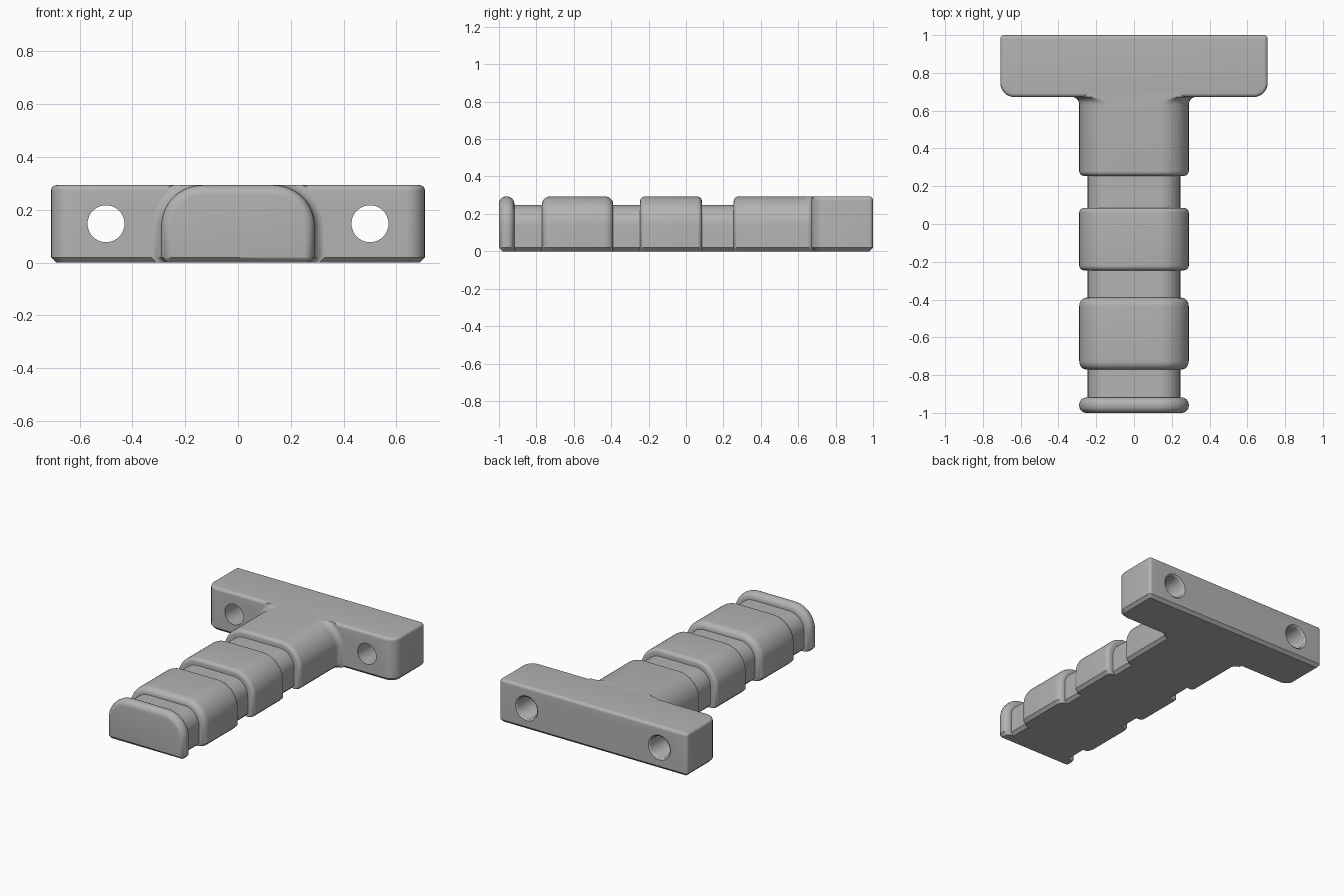
import bpy, bmesh
from math import sin, cos, pi, radians
from mathutils import Vector

if "Cube" in bpy.data.objects:
    bpy.data.objects.remove(bpy.data.objects["Cube"], do_unlink=True)

grey = bpy.data.materials.new("plain grey")
grey.use_nodes = True
colour = (0.45, 0.45, 0.45, 1)
grey.diffuse_color = colour
grey.node_tree.nodes["Principled BSDF"].inputs["Base Color"].default_value = colour

WIDE, TALL = 0.29, 0.293      # half width and height of the thick bands
CORE = 0.045                  # how far the thin core sits inside the bands
CHAMFER = 0.02                # bottom edge chamfer


def loft(name, rings, trim=None):
    """Skin a list of equal closed rings and cap both ends."""
    bm = bmesh.new()
    loops = [[bm.verts.new(p) for p in ring] for ring in rings]
    for a, b in zip(loops, loops[1:]):
        for i in range(len(a)):
            j = (i + 1) % len(a)
            bm.faces.new((a[i], a[j], b[j], b[i]))
    bm.faces.new(loops[0])
    bm.faces.new(loops[-1])
    bmesh.ops.recalc_face_normals(bm, faces=bm.faces)
    if trim:
        cut = bmesh.ops.bisect_plane(bm, geom=bm.verts[:] + bm.edges[:] + bm.faces[:],
                                     plane_co=trim[0], plane_no=trim[1], clear_outer=True)
        edges = [e for e in cut["geom_cut"] if isinstance(e, bmesh.types.BMEdge)]
        bmesh.ops.holes_fill(bm, edges=edges, sides=0)
        bmesh.ops.recalc_face_normals(bm, faces=bm.faces)
    mesh = bpy.data.meshes.new(name)
    bm.to_mesh(mesh)
    bm.free()
    mesh.materials.append(grey)
    obj = bpy.data.objects.new(name, mesh)
    bpy.context.collection.objects.link(obj)
    return obj


def activate(obj):
    bpy.ops.object.select_all(action="DESELECT")
    obj.select_set(True)
    bpy.context.view_layer.objects.active = obj


def smooth(obj):
    activate(obj)
    bpy.ops.object.shade_smooth_by_angle(angle=radians(32))


def arch(y, inset):
    """Arched cross-section with a flat, chamfered bottom."""
    radius = 0.155
    cx, cz, r = WIDE - radius, TALL - radius, radius - inset
    half = [(WIDE - inset - CHAMFER, 0), (WIDE - inset, CHAMFER)]
    for i in range(17):
        a = pi / 2 * i / 16
        half.append((cx + r * cos(a), min(cz + r * sin(a), TALL)))
    return [(x, y, z) for x, z in half] + [(-x, y, z) for x, z in reversed(half)]


def rounding(y, run, drop, side, steps=6):
    """Stations of a rounded band end; side +1 rises along y, -1 falls."""
    arc = [(y + side * run * (1 - cos(a)), drop * (1 - sin(a)))
           for a in (pi / 2 * i / steps for i in range(steps + 1))]
    return arc if side > 0 else arc[::-1]


def band(y0, y1, run, drop):
    return ([(y0, CORE)] + rounding(y0, run, drop, 1)
            + rounding(y1, run, drop, -1) + [(y1, CORE)])


# Grip: end flange, three bands on a thin core, then a flare into the crossbar
stations = band(-1.0, -0.918, 0.038, 0.038)[1:]
stations += band(-0.77, -0.39, 0.045, 0.038)
stations += band(-0.245, 0.085, 0.025, 0.025)
stations += [(0.255, CORE)] + rounding(0.255, 0.025, 0.025, 1)
for i in range(9):
    t = pi / 2 * i / 8
    stations.append((0.633 + 0.04 * sin(t), -0.04 * (1 - cos(t))))
stations.append((0.695, -0.04))
grip = loft("grip", [arch(y, d) for y, d in stations],
            trim=(Vector((0, -1, CHAMFER)), Vector((0, -1, -1))))
smooth(grip)

# Crossbar: rounded outline, larger radius on the front corners
FRONT, BACK, HALF = 0.672, 1.0, 0.708


def outline(z, inset):
    pts = []
    corners = [(1, BACK, 0.022, 0), (-1, BACK, 0.022, 90),
               (-1, FRONT, 0.075, 180), (1, FRONT, 0.075, 270)]
    for sx, y, r, start in corners:
        cx = sx * (HALF - r)
        cy = y - r if y == BACK else y + r
        for i in range(9):
            a = radians(start + 90 * i / 8)
            pts.append((cx + (r - inset) * cos(a), cy + (r - inset) * sin(a), z))
    return pts


levels = [(0, CHAMFER), (CHAMFER, 0)]
for i in range(7):
    a = pi / 2 * i / 6
    levels.append((TALL - CHAMFER * (1 - sin(a)), CHAMFER * (1 - cos(a))))
crossbar = loft("crossbar", [outline(z, d) for z, d in levels])

# Bolt holes, eased open at the back
profile = [(FRONT - 0.1, 0.07), (BACK - 0.02, 0.07), (BACK - 0.008, 0.074),
           (BACK, 0.084), (BACK + 0.05, 0.084)]
for side in (-1, 1):
    rings = [[(side * 0.5 + r * cos(2 * pi * i / 40), y, 0.147 + r * sin(2 * pi * i / 40))
              for i in range(40)] for y, r in profile]
    cutter = loft("hole_cutter", rings)
    cutter.hide_render = True
    mod = crossbar.modifiers.new("bolt_hole", "BOOLEAN")
    mod.operation, mod.solver, mod.object = "DIFFERENCE", "EXACT", cutter
    activate(crossbar)
    bpy.ops.object.modifier_apply(modifier=mod.name)
    bpy.data.objects.remove(cutter, do_unlink=True)
smooth(crossbar)
